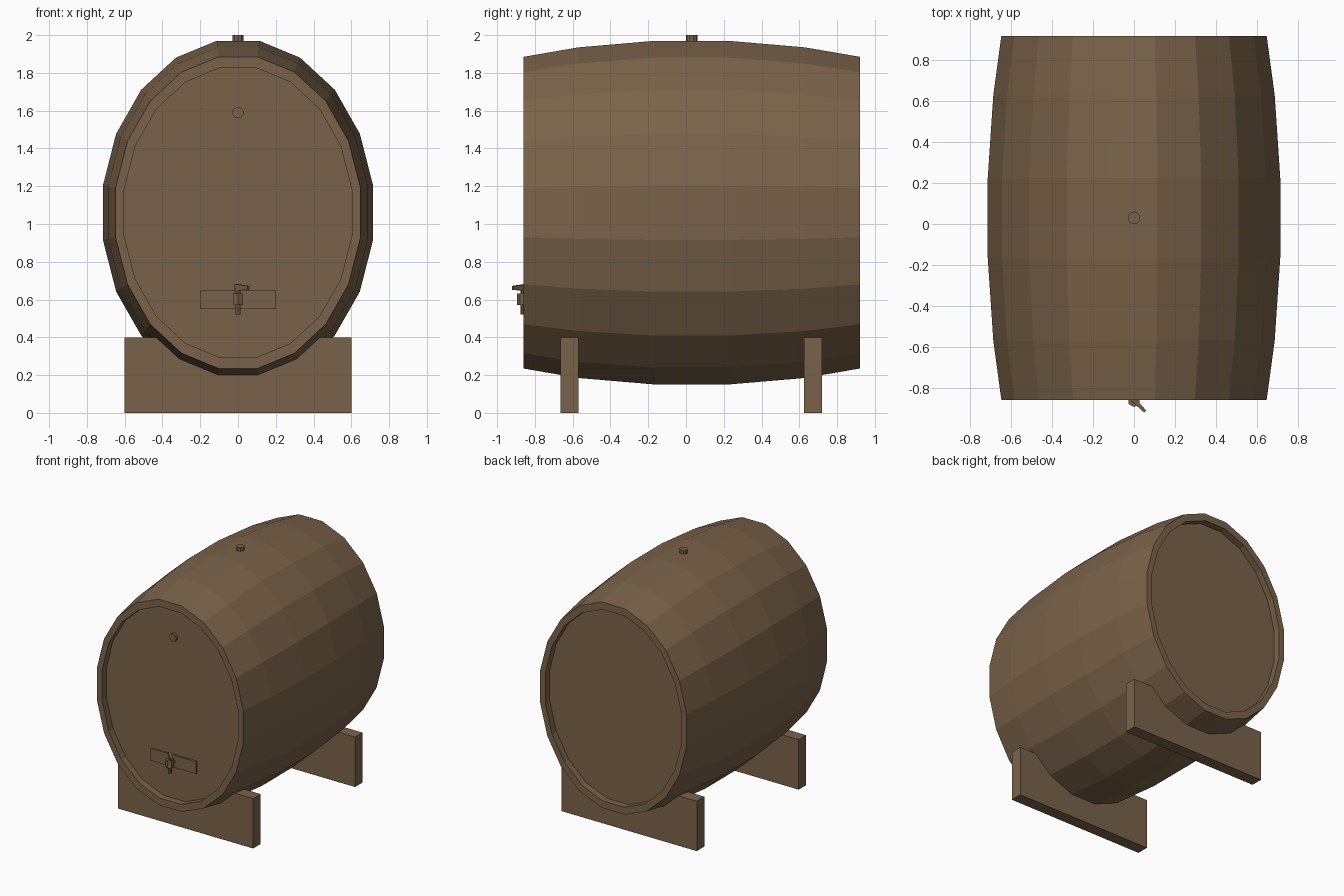
import bpy, bmesh, math
from mathutils import Matrix, Vector

if "Cube" in bpy.data.objects:
    bpy.data.objects.remove(bpy.data.objects["Cube"])

wood = bpy.data.materials.new("brown_wood")
wood.diffuse_color = (0.195, 0.124, 0.067, 1)
wood.use_nodes = True
wood.node_tree.nodes["Principled BSDF"].inputs["Base Color"].default_value = wood.diffuse_color


def finish(bm, name):
    bmesh.ops.recalc_face_normals(bm, faces=bm.faces)
    me = bpy.data.meshes.new(name)
    bm.to_mesh(me)
    bm.free()
    me.materials.append(wood)
    ob = bpy.data.objects.new(name, me)
    bpy.context.collection.objects.link(ob)
    return ob


def box(name, lo, hi):
    lo, hi = Vector(lo), Vector(hi)
    bm = bmesh.new()
    bmesh.ops.create_cube(bm, size=1, matrix=Matrix.Translation((lo + hi) / 2)
                          @ Matrix.Diagonal((*(hi - lo), 1)))
    return finish(bm, name)


def cylinder(name, start, end, radius, sides):
    start, end = Vector(start), Vector(end)
    axis = end - start
    bm = bmesh.new()
    bmesh.ops.create_cone(bm, cap_ends=True, segments=sides, radius1=radius, radius2=radius,
                          depth=axis.length, matrix=Matrix.Translation((start + end) / 2)
                          @ axis.to_track_quat('Z', 'Y').to_matrix().to_4x4())
    return finish(bm, name)


# Barrel: 20-sided oval rings along y, with recessed heads at both ends
SIDES, RX, RZ, CY, CZ = 20, 0.724, 0.921, 0.03, 1.06
half = [(0.835, 0.843), (0.89, 0.843), (0.89, 0.907), (0.60, 0.962), (0.195, 1.0)]
profile = [(-y, s) for y, s in half] + half[::-1]
bm = bmesh.new()
rings = []
for y, s in profile:
    angles = [math.tau * (i + 0.5) / SIDES for i in range(SIDES)]
    rings.append([bm.verts.new((RX * s * math.sin(a), CY + y, CZ + RZ * s * math.cos(a)))
                  for a in angles])
for a, b in zip(rings, rings[1:]):
    for i in range(SIDES):
        j = (i + 1) % SIDES
        bm.faces.new((a[i], a[j], b[j], b[i]))
bm.faces.new(rings[0])
bm.faces.new(rings[-1])
finish(bm, "barrel")

# Cradle boards
box("front_cradle", (-0.6, -0.665, 0), (0.6, -0.57, 0.4))
box("back_cradle", (-0.6, 0.625, 0), (0.6, 0.72, 0.4))

# Bungs on top and on the front head
cylinder("top_bung", (0, 0.03, 1.92), (0, 0.03, 2.0), 0.031, 10)
cylinder("front_bung", (0, -0.79, 1.59), (0, -0.828, 1.59), 0.03, 10)

# Tap plate and tap
box("tap_plate", (-0.2, -0.82, 0.55), (0.2, -0.79, 0.647))
cylinder("tap_pipe", (0, -0.81, 0.60), (0, -0.86, 0.60), 0.018, 8)
cylinder("tap_body", (0, -0.864, 0.57), (0, -0.864, 0.632), 0.031, 6)
cylinder("tap_spout", (0, -0.862, 0.52), (0, -0.862, 0.665), 0.014, 8)

# Tap handle: a tapered lever pointing diagonally forward
handle = box("tap_handle", (-0.016, -0.012, 0.645), (0.078, 0.012, 0.682))
for v in handle.data.vertices:
    if v.co.x > 0:
        v.co.y *= 0.6
        v.co.z = 0.672 if v.co.z > 0.66 else 0.652
handle.data.transform(Matrix.Translation((0, -0.862, 0)) @ Matrix.Rotation(math.radians(-45), 4, 'Z'))
